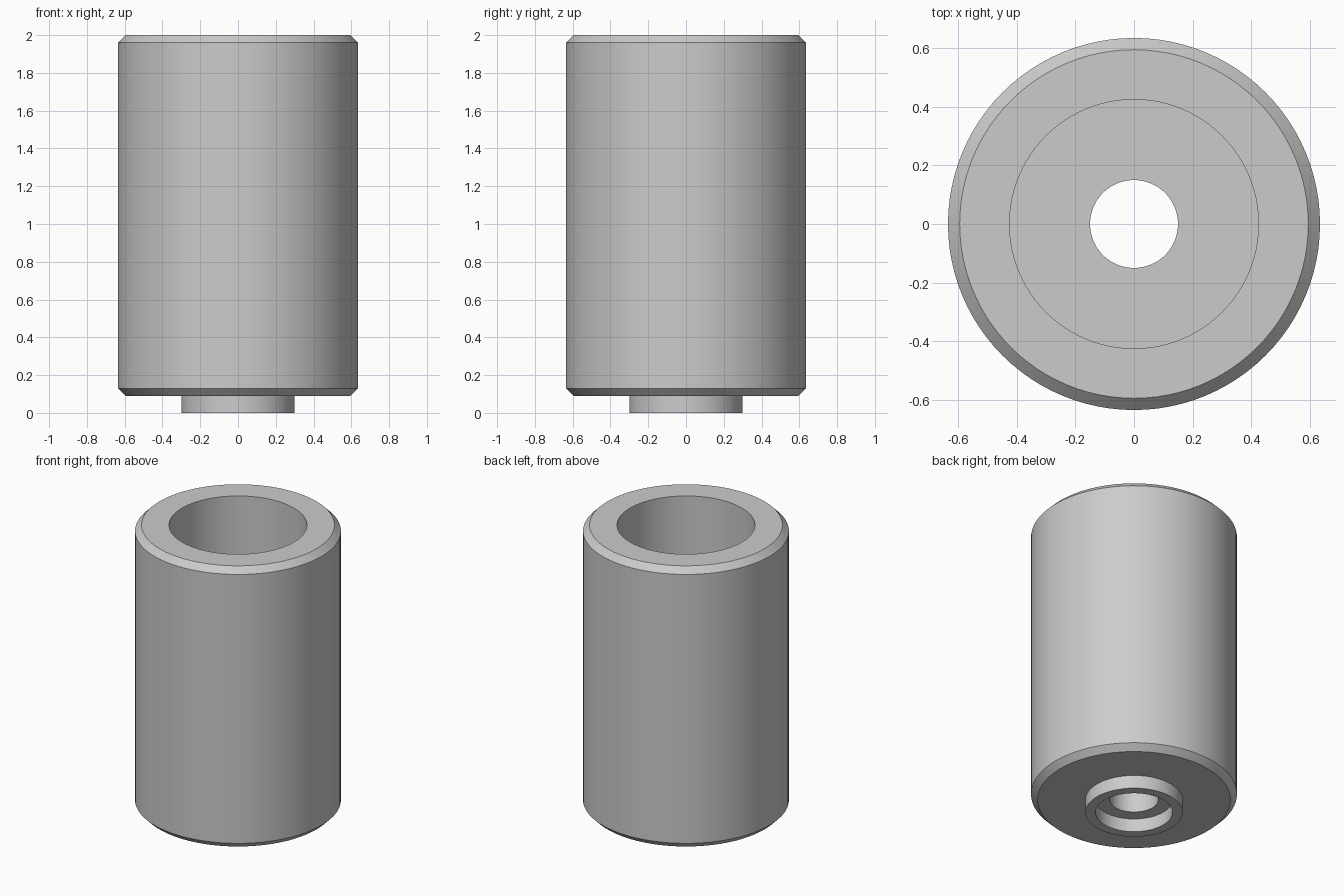
import bpy, bmesh, math

cube = bpy.data.objects.get("Cube")
if cube:
    bpy.data.objects.remove(cube, do_unlink=True)

SEGMENTS = 96

# Main dimensions
BODY_R, BODY_BOTTOM, TOP = 0.635, 0.09, 2.0
CHAMFER = 0.04
BORE_R, BORE_FLOOR = 0.425, 0.30
HOLE_R = 0.15
SPIGOT_R, RECESS_R, RECESS_DEPTH = 0.30, 0.237, 0.09

# Closed half section, from the spigot's outer rim round to its recess
profile = [
    (SPIGOT_R, 0),
    (SPIGOT_R, BODY_BOTTOM),
    (BODY_R - CHAMFER, BODY_BOTTOM),
    (BODY_R, BODY_BOTTOM + CHAMFER),
    (BODY_R, TOP - CHAMFER),
    (BODY_R - CHAMFER, TOP),
    (BORE_R, TOP),
    (BORE_R, BORE_FLOOR),
    (HOLE_R, BORE_FLOOR),
    (HOLE_R, RECESS_DEPTH),
    (RECESS_R, RECESS_DEPTH),
    (RECESS_R, 0),
]


def material(name, colour):
    mat = bpy.data.materials.new(name)
    mat.use_nodes = True
    mat.diffuse_color = colour
    mat.node_tree.nodes["Principled BSDF"].inputs["Base Color"].default_value = colour
    return mat


def lathe(name, points, mat):
    """Turn a closed half section about the z axis."""
    bm = bmesh.new()
    verts = [bm.verts.new((r, 0, z)) for r, z in points]
    edges = [bm.edges.new((a, b)) for a, b in zip(verts, verts[1:] + verts[:1])]
    bmesh.ops.spin(bm, geom=verts + edges, cent=(0, 0, 0), axis=(0, 0, 1),
                   angle=math.tau, steps=SEGMENTS)
    bmesh.ops.remove_doubles(bm, verts=bm.verts, dist=0.0005)
    bmesh.ops.recalc_face_normals(bm, faces=bm.faces)
    mesh = bpy.data.meshes.new(name)
    bm.to_mesh(mesh)
    bm.free()
    mesh.materials.append(mat)
    obj = bpy.data.objects.new(name, mesh)
    bpy.context.collection.objects.link(obj)
    bpy.ops.object.select_all(action="DESELECT")
    obj.select_set(True)
    bpy.context.view_layer.objects.active = obj
    bpy.ops.object.shade_smooth_by_angle(angle=math.radians(30))
    return obj


# Chamfered sleeve with bore, through hole and recessed spigot
lathe("bored_sleeve", profile, material("light grey", (0.6, 0.6, 0.6, 1)))
